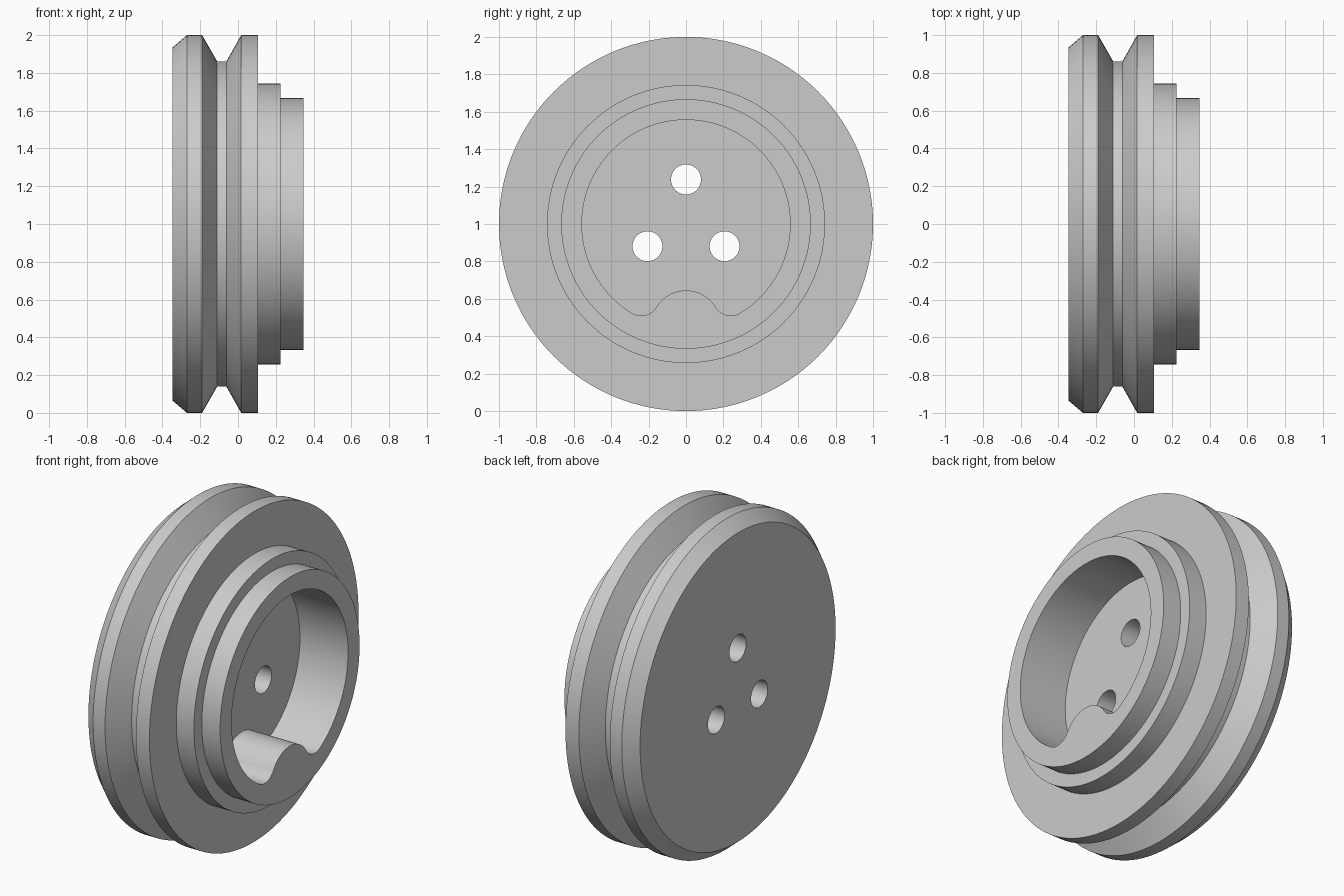
import bpy, bmesh
from math import sin, cos, pi, atan2, radians
from mathutils import Vector

cube = bpy.data.objects.get("Cube")
if cube:
    bpy.data.objects.remove(cube, do_unlink=True)

SEGMENTS = 128
AXIS_Z = 1.0

grey = bpy.data.materials.new("plain grey")
grey.use_nodes = True
COLOUR = (0.6, 0.6, 0.6, 1)
grey.diffuse_color = COLOUR
grey.node_tree.nodes["Principled BSDF"].inputs["Base Color"].default_value = COLOUR


def make_object(name, bm):
    bmesh.ops.recalc_face_normals(bm, faces=bm.faces)
    mesh = bpy.data.meshes.new(name)
    bm.to_mesh(mesh)
    bm.free()
    mesh.materials.append(grey)
    obj = bpy.data.objects.new(name, mesh)
    bpy.context.collection.objects.link(obj)
    return obj


def loft(name, rings):
    """Skin a list of equal-length rings and cap both ends."""
    bm = bmesh.new()
    loops = [[bm.verts.new(p) for p in ring] for ring in rings]
    for a, b in zip(loops, loops[1:]):
        for i in range(len(a)):
            j = (i + 1) % len(a)
            bm.faces.new((a[i], a[j], b[j], b[i]))
    bm.faces.new(loops[0])
    bm.faces.new(loops[-1])
    return make_object(name, bm)


def arc(centre, radius, start, end, steps):
    return [Vector((centre[0] + radius * cos(start + (end - start) * i / steps),
                    centre[1] + radius * sin(start + (end - start) * i / steps)))
            for i in range(steps + 1)]


def prism(name, outline, x0, x1):
    return loft(name, [[(x, p.x, AXIS_Z + p.y) for p in outline] for x in (x0, x1)])


# Grooved wheel with a stepped hub, turned around the x axis
profile = [(-0.347, 0.935), (-0.27, 1), (-0.19, 1), (-0.11, 0.86), (-0.062, 0.86),
           (0.017, 1), (0.107, 1), (0.107, 0.743), (0.225, 0.743),
           (0.225, 0.667), (0.347, 0.667)]
wheel = loft("pulley_wheel", [
    [(x, r * cos(2 * pi * i / SEGMENTS), AXIS_Z + r * sin(2 * pi * i / SEGMENTS))
     for i in range(SEGMENTS)] for x, r in profile])

# Hub pocket: large circle, small fillet and a rounded key at the bottom
POCKET_R, FILLET_R, KEY_R = 0.557, 0.095, 0.184
fillet = Vector((0.2396, -0.395))
key = Vector((0, -0.539))
out_angle = atan2(fillet.y, fillet.x)
key_angle = atan2(fillet.y - key.y, fillet.x - key.x)
right_half = (arc((0, 0), POCKET_R, pi / 2, out_angle, 52)
              + arc(fillet, FILLET_R, out_angle, key_angle - pi, 16)[1:]
              + arc(key, KEY_R, key_angle, pi / 2, 12)[1:])
left_half = [Vector((-p.x, p.y)) for p in reversed(right_half[1:-1])]
cutters = [prism("pocket_cutter", right_half + left_half, 0.025, 0.5)]

# Three through holes around the axis
for i in range(3):
    a = pi / 2 + i * 2 * pi / 3
    centre = (0.238 * cos(a), 0.238 * sin(a))
    cutters.append(prism(f"hole_cutter_{i + 1}",
                         arc(centre, 0.08, 0, 2 * pi, 48)[:-1], -0.5, 0.4))

# Cut, apply and discard the cutters
for cutter in cutters:
    mod = wheel.modifiers.new(cutter.name, 'BOOLEAN')
    mod.operation = 'DIFFERENCE'
    mod.solver = 'EXACT'
    mod.object = cutter
    cutter.hide_render = True
bpy.ops.object.select_all(action='DESELECT')
bpy.context.view_layer.objects.active = wheel
wheel.select_set(True)
for cutter in cutters:
    bpy.ops.object.modifier_apply(modifier=cutter.name)
for cutter in cutters:
    bpy.data.objects.remove(cutter, do_unlink=True)

bpy.ops.object.shade_smooth_by_angle(angle=radians(30))
